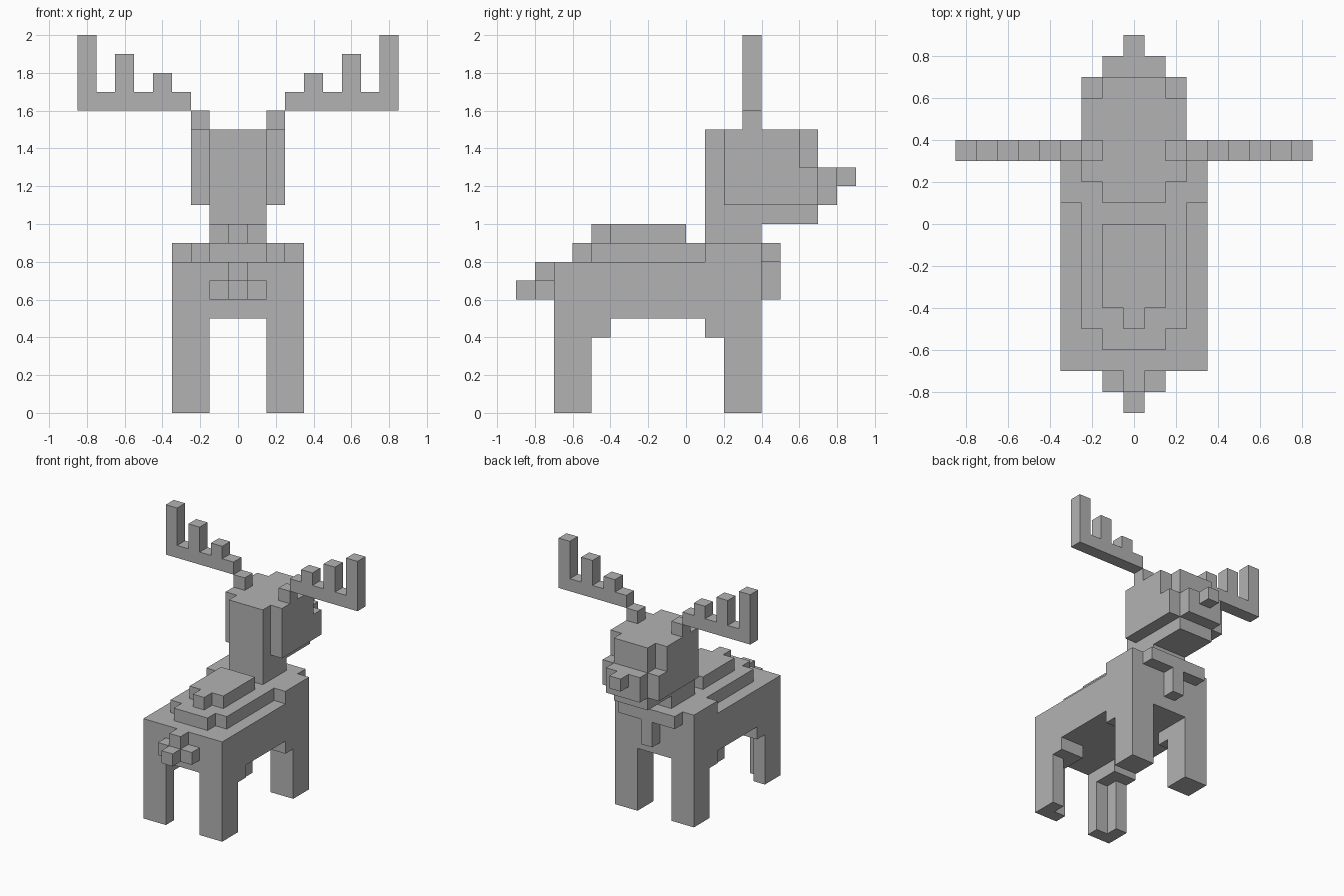
import bpy
import bmesh
from mathutils import Matrix, Vector

cube = bpy.data.objects.get("Cube")
if cube:
    bpy.data.objects.remove(cube, do_unlink=True)

grey = bpy.data.materials.new("plain_grey")
grey.use_nodes = True
colour = (0.45, 0.45, 0.45, 1)
grey.diffuse_color = colour
grey.node_tree.nodes["Principled BSDF"].inputs["Base Color"].default_value = colour


def block(x0, x1, y0, y1, z0, z1):
    return Vector((x0, y0, z0)), Vector((x1, y1, z1))


def centred(half_width, y0, y1, z0, z1):
    return block(-half_width, half_width, y0, y1, z0, z1)


def build(name, blocks, side=1):
    """Join axis-aligned blocks into one part; side -1 mirrors it across x."""
    bm = bmesh.new()
    for low, high in blocks:
        size = high - low
        centre = (low + high) / 2
        centre.x *= side
        bmesh.ops.create_cube(bm, size=1, matrix=Matrix.Translation(centre) @ Matrix.Diagonal((*size, 1)))
    mesh = bpy.data.meshes.new(name)
    bm.to_mesh(mesh)
    bm.free()
    mesh.materials.append(grey)
    obj = bpy.data.objects.new(name, mesh)
    bpy.context.collection.objects.link(obj)


# Torso and stepped back
build("body", [centred(.35, -.7, .4, .5, .8)])
build("shoulders", [centred(.35, .1, .4, .8, .9)])
build("back_ridge", [
    centred(.25, -.5, .1, .8, .9),
    centred(.15, -.6, -.5, .8, .9),
    centred(.15, -.4, 0, .9, 1),
    centred(.05, -.5, -.4, .9, 1),
])

# Chest tuft and tail
build("chest_tuft", [centred(.25, .4, .5, .8, .9), centred(.05, .4, .5, .6, .8)])
build("tail", [
    centred(.05, -.8, -.7, .7, .8),
    centred(.15, -.8, -.7, .6, .7),
    centred(.05, -.9, -.8, .6, .7),
])

# Neck and head
build("neck", [centred(.15, .1, .4, .9, 1.1)])
build("head", [
    centred(.15, .1, .2, 1.1, 1.5),
    centred(.25, .2, .6, 1.1, 1.5),
    centred(.15, .6, .7, 1.3, 1.5),
    centred(.25, .6, .7, 1.1, 1.3),
])
build("jaw", [centred(.15, .4, .7, 1, 1.1)])
build("snout", [centred(.15, .7, .8, 1.1, 1.3)])
build("nose", [centred(.05, .8, .9, 1.2, 1.3)])

# Legs and antlers, mirrored left and right
for label, side in (("left", 1), ("right", -1)):
    build(f"{label}_head_end_leg", [
        block(.15, .35, .2, .4, 0, .5),
        block(.15, .35, .1, .2, .4, .5),
    ], side)
    build(f"{label}_tail_end_leg", [
        block(.15, .35, -.7, -.6, 0, .4),
        block(.25, .35, -.6, -.5, 0, .4),
        block(.15, .35, -.7, -.4, .4, .5),
    ], side)
    tines = [block(.35 + .2 * i, .45 + .2 * i, .3, .4, 1.7, 1.8 + .1 * i) for i in range(3)]
    build(f"{label}_antler", [
        block(.15, .25, .3, .4, 1.5, 1.6),
        block(.25, .85, .3, .4, 1.6, 1.7),
    ] + tines, side)
